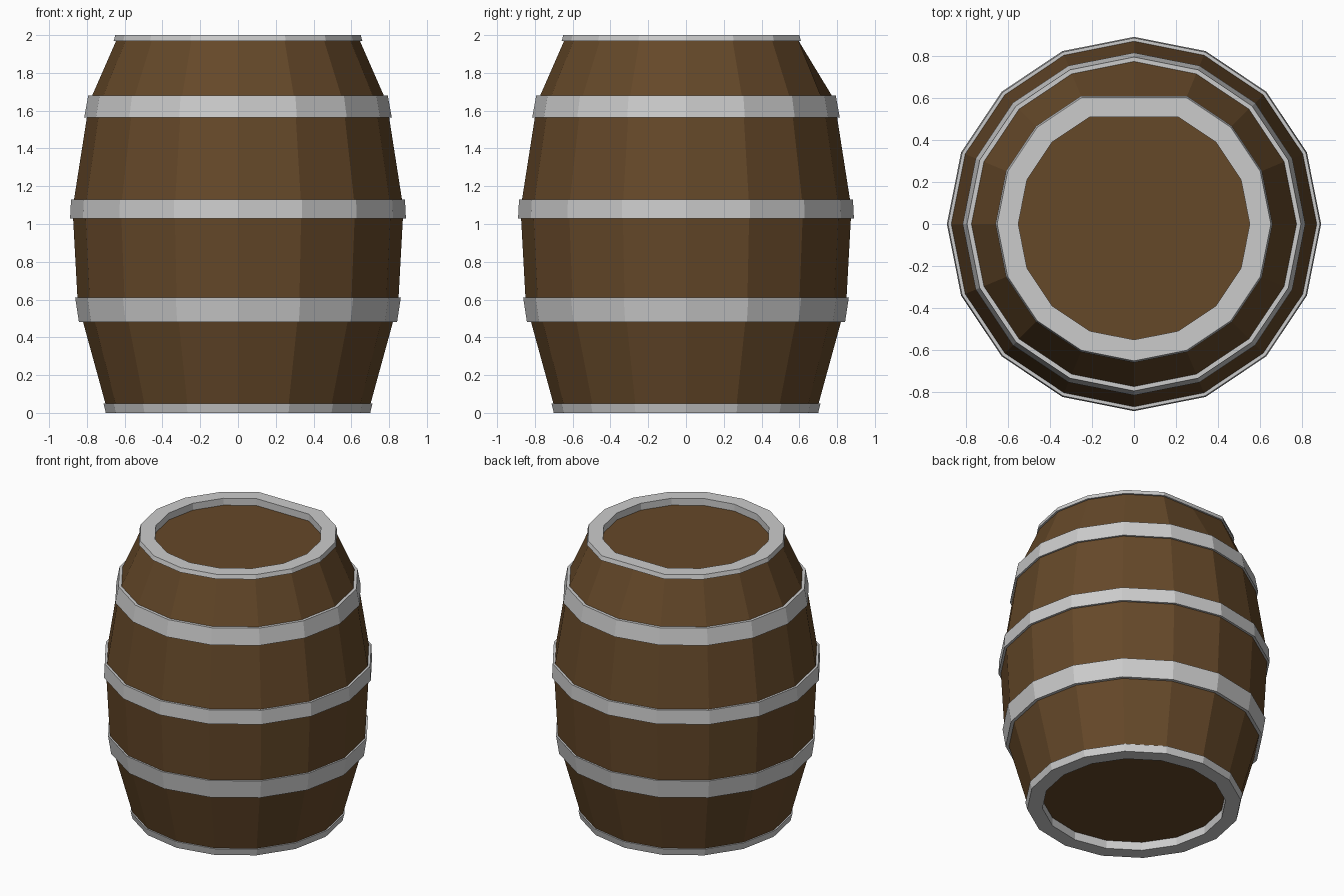
import bpy, bmesh, math

if "Cube" in bpy.data.objects:
    bpy.data.objects.remove(bpy.data.objects["Cube"])

SIDES = 16
BACK = SIDES // 4          # corner on the +y side


def material(name, rgb):
    m = bpy.data.materials.new(name)
    m.diffuse_color = (*rgb, 1)
    m.use_nodes = True
    m.node_tree.nodes["Principled BSDF"].inputs["Base Color"].default_value = m.diffuse_color
    return m


wood = material("wood", (0.13, 0.065, 0.022))


def ring_verts(bm, r, z):
    """One 16-corner ring; the top rings are flattened at the back corner."""
    verts = []
    for i in range(SIDES):
        a = 2 * math.pi * i / SIDES
        k = math.cos(2 * math.pi / SIDES) if (i == BACK and z > 1.9) else 1
        verts.append(bm.verts.new((r * k * math.cos(a), r * k * math.sin(a), z)))
    return verts


def lathe(name, profile, mat=None, cap=None):
    """Spin an outline of (radius, z) points; cap=+1/-1 makes a flat disc."""
    bm = bmesh.new()
    rings = [ring_verts(bm, r, z) for r, z in profile]
    for a, b in zip(rings, rings[1:]):
        for i in range(SIDES):
            j = (i + 1) % SIDES
            bm.faces.new((a[i], a[j], b[j], b[i]))
    if cap:
        bm.faces.new(rings[0] if cap > 0 else rings[0][::-1])
    me = bpy.data.meshes.new(name)
    bm.to_mesh(me)
    bm.free()
    if mat:
        me.materials.append(mat)
    ob = bpy.data.objects.new(name, me)
    bpy.context.collection.objects.link(ob)
    return ob


# Wooden staves
lathe("staves", [(0.702, 0.05), (0.82, 0.48), (0.85, 0.61), (0.873, 1.03),
                 (0.868, 1.13), (0.80, 1.565), (0.772, 1.68), (0.645, 1.97)], wood)

# Metal hoops: bottom z, wood and hoop radius there, then the same at the top
for name, z0, w0, h0, z1, w1, h1 in (
        ("lower_hoop", 0.48, 0.82, 0.842, 0.61, 0.85, 0.862),
        ("middle_hoop", 1.03, 0.873, 0.889, 1.13, 0.868, 0.884),
        ("upper_hoop", 1.565, 0.80, 0.814, 1.68, 0.772, 0.793)):
    lathe(name, [(w0, z0), (h0, z0), (h1, z1), (w1, z1)])

# End rims with their inner walls
lathe("bottom_rim", [(0.60, 0.06), (0.60, 0), (0.70, 0), (0.712, 0.05), (0.702, 0.05)])
lathe("top_rim", [(0.645, 1.97), (0.658, 1.97), (0.65, 2.0), (0.55, 2.0), (0.55, 1.95)])

# Recessed wooden heads
lathe("bottom_head", [(0.60, 0.06)], wood, cap=-1)
lathe("top_head", [(0.55, 1.95)], wood, cap=1)
